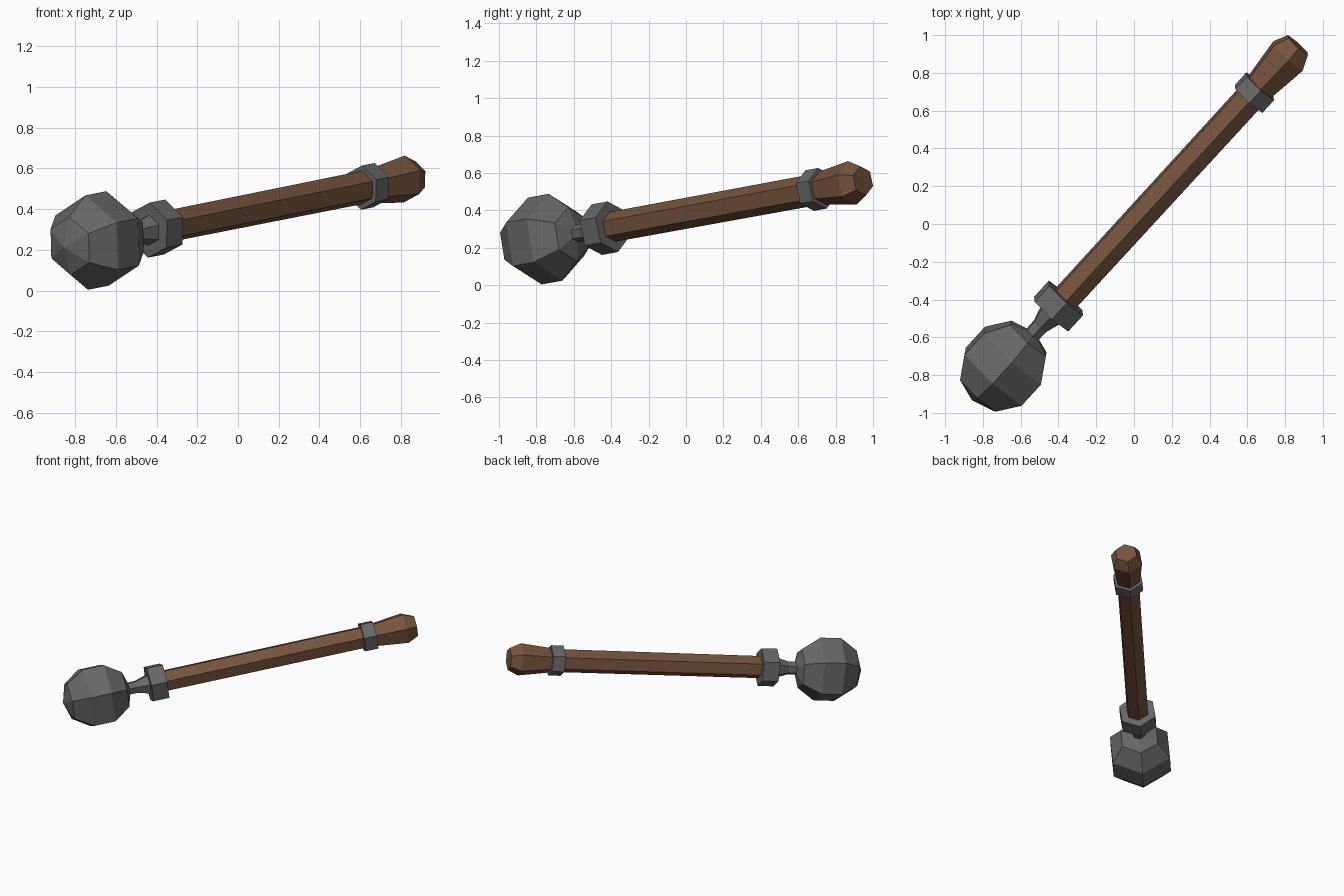
import bpy, bmesh, math
from mathutils import Vector

if "Cube" in bpy.data.objects:
    bpy.data.objects.remove(bpy.data.objects["Cube"])

# Frame of the tilted mace: origin at head centre, running up the handle
ORIGIN = Vector((-0.692, -0.753, 0.246))
AXIS = Vector((0.670, 0.730, 0.134)).normalized()
SIDE = AXIS.cross(Vector((0, 0, 1))).normalized()
UP = SIDE.cross(AXIS)


def material(name, colour):
    m = bpy.data.materials.new(name)
    m.diffuse_color = (*colour, 1)
    m.use_nodes = True
    m.node_tree.nodes["Principled BSDF"].inputs["Base Color"].default_value = m.diffuse_color
    return m


iron = material("dark_iron", (0.135, 0.135, 0.135))
wood = material("brown_wood", (0.18, 0.088, 0.047))


def hex_part(name, profile, mat, turn=9):
    """Six-sided solid from (distance along axis, radius) pairs; radius 0 is a pole."""
    bm = bmesh.new()
    rings = []
    for s, r in profile:
        centre = ORIGIN + AXIS * s
        if r == 0:
            rings.append([bm.verts.new(centre)])
            continue
        angles = [math.radians(turn + 60 * i) for i in range(6)]
        rings.append([bm.verts.new(centre + (SIDE * math.sin(a) + UP * math.cos(a)) * r)
                      for a in angles])
    for a, b in zip(rings, rings[1:]):
        for i in range(6):
            j = (i + 1) % 6
            corners = [a[i % len(a)], a[j % len(a)], b[j % len(b)], b[i % len(b)]]
            bm.faces.new(list(dict.fromkeys(corners)))
    for ring in (rings[0], rings[-1]):
        if len(ring) == 6:
            bm.faces.new(ring)
    bmesh.ops.recalc_face_normals(bm, faces=bm.faces)
    mesh = bpy.data.meshes.new(name)
    bm.to_mesh(mesh)
    bm.free()
    mesh.materials.append(mat)
    obj = bpy.data.objects.new(name, mesh)
    bpy.context.collection.objects.link(obj)
    return obj


# Faceted ball head: five latitude bands
R = 0.247
ball = [(-R * math.cos(math.pi * k / 5), R * math.sin(math.pi * k / 5) if 0 < k < 5 else 0)
        for k in range(6)]
hex_part("ball_head", ball, iron, turn=5)

# Neck flaring into the lower collar
hex_part("neck", [(0.19, 0.046), (0.29, 0.048), (0.385, 0.078)], iron)

# Metal collars
hex_part("lower_collar", [(0.378, 0.138), (0.495, 0.138)], iron)
hex_part("upper_collar", [(1.938, 0.111), (2.03, 0.111)], iron)

# Wooden shaft with flared, chamfered grip end
hex_part("shaft", [(0.48, 0.081), (1.98, 0.084)], wood)
hex_part("grip_end", [(1.98, 0.084), (2.25, 0.118), (2.328, 0.08)], wood)
